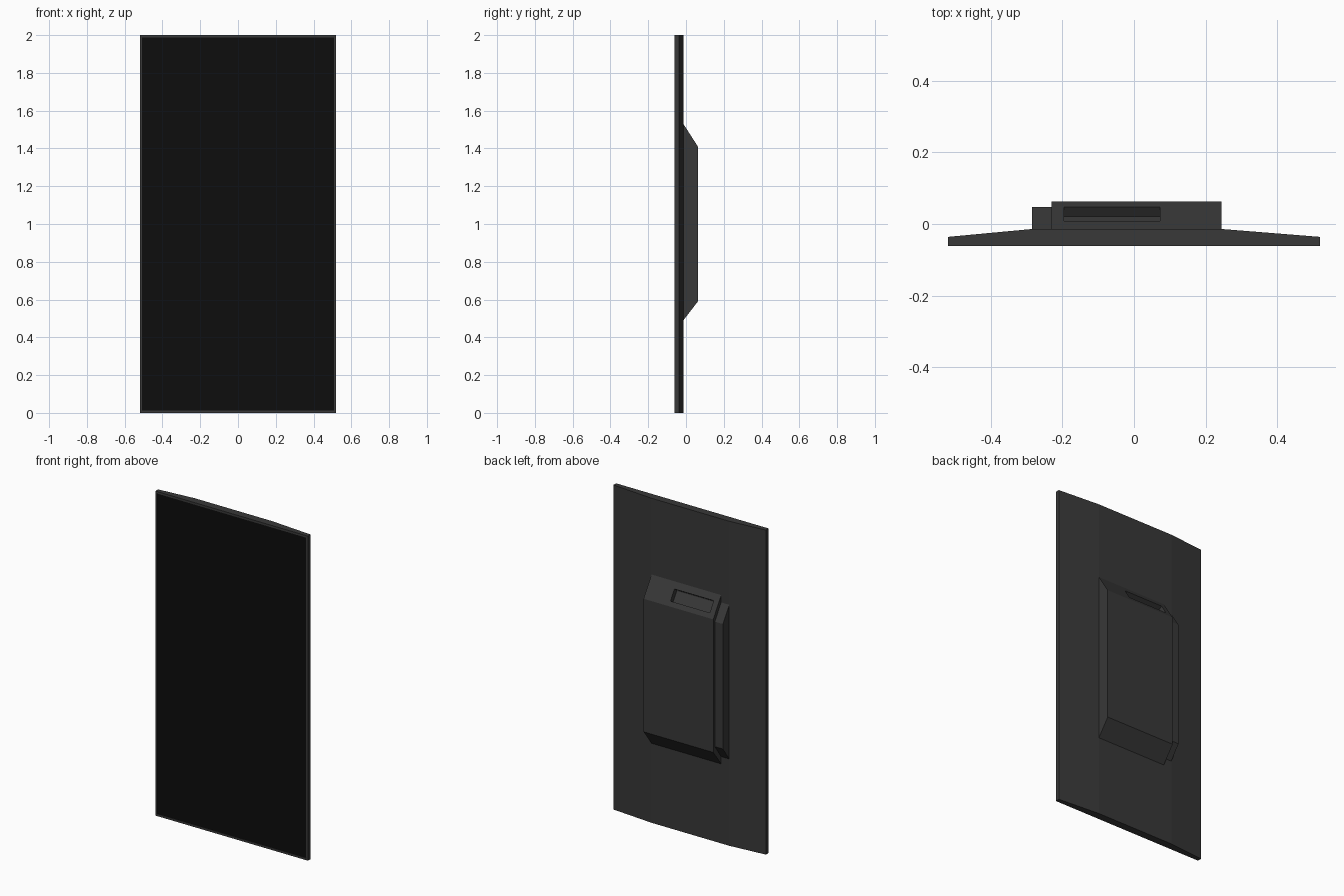
import bpy, bmesh
from mathutils import Vector

if "Cube" in bpy.data.objects:
    bpy.data.objects.remove(bpy.data.objects["Cube"])


def material(name, value):
    m = bpy.data.materials.new(name)
    m.diffuse_color = (value, value, value, 1)
    m.use_nodes = True
    m.node_tree.nodes["Principled BSDF"].inputs["Base Color"].default_value = m.diffuse_color
    return m


shell = material("dark_shell", 0.04)
black = material("screen_black", 0.004)


def prism(name, profile, direction, mat):
    """Extrude a closed 3D outline along a direction."""
    bm = bmesh.new()
    face = bm.faces.new([bm.verts.new(p) for p in profile])
    ext = bmesh.ops.extrude_face_region(bm, geom=[face])
    top = [g for g in ext["geom"] if isinstance(g, bmesh.types.BMVert)]
    bmesh.ops.translate(bm, verts=top, vec=direction)
    bmesh.ops.recalc_face_normals(bm, faces=bm.faces)
    mesh = bpy.data.meshes.new(name)
    bm.to_mesh(mesh)
    bm.free()
    mesh.materials.append(mat)
    ob = bpy.data.objects.new(name, mesh)
    bpy.context.collection.objects.link(ob)
    return ob


def side_prism(name, x0, x1, yz, mat=shell):
    return prism(name, [(x0, y, z) for y, z in yz], (x1 - x0, 0, 0), mat)


# Display panel: flat front, back tapering towards both sides
outline = [(-0.52, -0.062), (0.52, -0.062), (0.52, -0.036),
           (0.245, -0.014), (-0.285, -0.014), (-0.52, -0.036)]
panel = prism("panel", [(x, y, 0) for x, y in outline], (0, 0, 2), shell)

# Screen: inset into the front face of the panel
bm = bmesh.new()
bm.from_mesh(panel.data)
bm.faces.ensure_lookup_table()
front = min(bm.faces, key=lambda f: f.calc_center_median().y)
bmesh.ops.inset_region(bm, faces=[front], thickness=0.018)
bmesh.ops.inset_region(bm, faces=[front], thickness=0.0005, depth=-0.002)
front.material_index = 1
bm.to_mesh(panel.data)
bm.free()
panel.data.materials.append(black)

# Rear housing with sloped ends
housing = side_prism("rear_housing", -0.23, 0.245,
                     [(-0.014, 0.49), (0.063, 0.59), (0.063, 1.41), (-0.014, 1.53)])

# Smaller side housing beside it
side_prism("side_housing", -0.285, -0.23,
           [(-0.014, 0.535), (0.048, 0.62), (0.048, 1.39), (-0.014, 1.485)])

# Handle recess cut square into the upper slope
slope = Vector((0, 0.077, -0.12))
start = Vector((0, -0.014, 1.53))
normal = Vector((0, 0.12, 0.077)).normalized()
upper, lower = start + slope * 0.29, start + slope * 0.79
corners = [upper + normal * 0.02, lower + normal * 0.02,
           lower - normal * 0.03, upper - normal * 0.03]
cutter = side_prism("recess_cutter", -0.195, 0.073, [(c.y, c.z) for c in corners])
cutter.hide_render = True
cutter.hide_set(True)
cut = housing.modifiers.new("recess", "BOOLEAN")
cut.object = cutter
cut.operation = "DIFFERENCE"
cut.solver = "EXACT"
